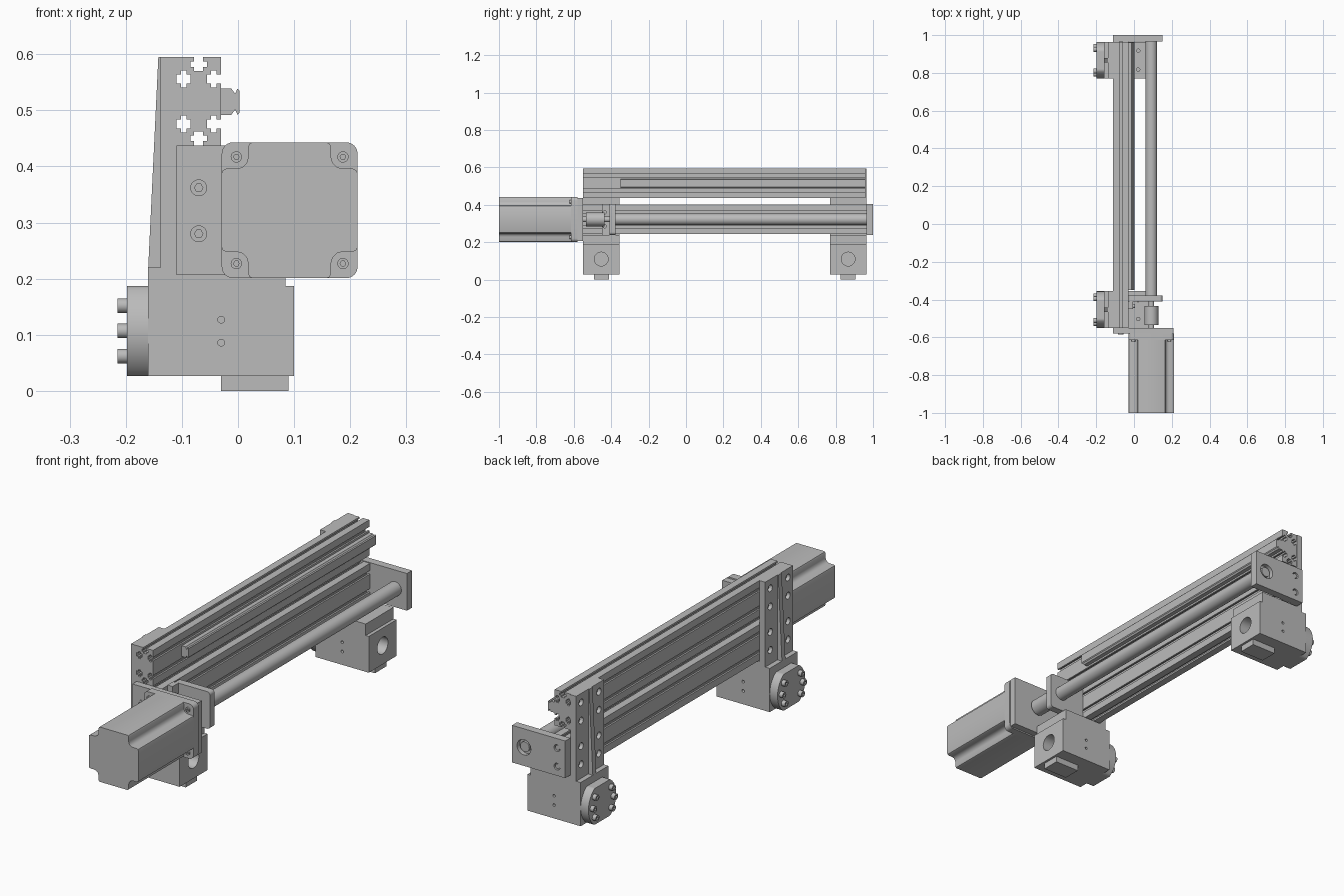
import bpy, bmesh, math
from mathutils import Vector

if "Cube" in bpy.data.objects:
    bpy.data.objects.remove(bpy.data.objects["Cube"])

metal = bpy.data.materials.new("grey metal")
metal.diffuse_color = (0.5, 0.5, 0.5, 1)
metal.use_nodes = True
metal.node_tree.nodes["Principled BSDF"].inputs["Base Color"].default_value = metal.diffuse_color


def prism(name, pts, axis, a, b, smooth=True):
    """Extrude a 2D profile along an axis: x uses (y,z), y uses (x,z), z uses (x,y)."""
    def place(p, t):
        return {"x": (t, p[0], p[1]), "y": (p[0], t, p[1]), "z": (p[0], p[1], t)}[axis]
    bm = bmesh.new()
    lo = [bm.verts.new(place(p, a)) for p in pts]
    hi = [bm.verts.new(place(p, b)) for p in pts]
    bm.faces.new(lo)
    bm.faces.new(hi)
    for i in range(len(pts)):
        j = (i + 1) % len(pts)
        bm.faces.new((lo[i], lo[j], hi[j], hi[i]))
    bmesh.ops.recalc_face_normals(bm, faces=bm.faces)
    me = bpy.data.meshes.new(name)
    bm.to_mesh(me)
    bm.free()
    ob = bpy.data.objects.new(name, me)
    bpy.context.collection.objects.link(ob)
    me.materials.append(metal)
    if smooth:
        shade(ob)
    return ob


def shade(ob):
    bpy.ops.object.select_all(action="DESELECT")
    ob.select_set(True)
    bpy.context.view_layer.objects.active = ob
    bpy.ops.object.shade_smooth_by_angle(angle=math.radians(35))


def rect(u0, u1, v0, v1):
    return [(u0, v0), (u1, v0), (u1, v1), (u0, v1)]


def rounded(u0, u1, v0, v1, r, n=6):
    pts = []
    for k, (u, v) in enumerate([(u1 - r, v1 - r), (u0 + r, v1 - r), (u0 + r, v0 + r), (u1 - r, v0 + r)]):
        for i in range(n + 1):
            t = math.pi / 2 * (k + i / n)
            pts.append((u + r * math.cos(t), v + r * math.sin(t)))
    return pts


def circle(u, v, r, n=32):
    return [(u + r * math.cos(2 * math.pi * i / n), v + r * math.sin(2 * math.pi * i / n)) for i in range(n)]


def box(name, x0, x1, y0, y1, z0, z1):
    return prism(name, rect(x0, x1, y0, y1), "z", z0, z1, False)


def cyl(name, axis, u, v, r, a, b, n=32):
    return prism(name, circle(u, v, r, n), axis, a, b)


def cut(ob, cutters):
    """Subtract the cutters, then remove them."""
    for c in cutters:
        m = ob.modifiers.new("cut", "BOOLEAN")
        m.operation, m.solver, m.object = "DIFFERENCE", "EXACT", c
        bpy.ops.object.select_all(action="DESELECT")
        bpy.context.view_layer.objects.active = ob
        ob.select_set(True)
        bpy.ops.object.modifier_apply(modifier=m.name)
        bpy.data.objects.remove(c)
    shade(ob)


def hole(axis, u, v, r, a, b):
    return cyl("cutter", axis, u, v, r, a, b, 24)


def socket_bolt(name, axis, u, v, r, a, b, tip):
    """Bolt head with a hex socket; tip is the exposed end."""
    ob = cyl(name, axis, u, v, r, a, b, 20)
    cut(ob, [prism("cutter", circle(u, v, r * 0.5, 6), axis, tip - 0.008, tip + 0.008, False)])


# Slotted beams: each slot is a plus-shaped notch (along edge, depth)
SLOT = [(-.008, 0), (-.008, .008), (-.015, .008), (-.015, .018), (-.008, .018), (-.008, .025)]
SLOT += [(-s, d) for s, d in reversed(SLOT)]


def beam(name, zc, y0, y1):
    hw, hh, pts = 0.04, 0.079, []
    sides = [((hw, -hh), (0, 1), (hh - .04, hh + .04)), ((hw, hh), (-1, 0), (hw,)),
             ((-hw, hh), (0, -1), (hh - .04, hh + .04)), ((-hw, -hh), (1, 0), (hw,))]
    for start, d, slots in sides:
        s, d = Vector(start), Vector(d)
        inward = Vector((-d.y, d.x))
        pts.append(s)
        for c in slots:
            pts += [s + d * (c + t) + inward * depth for t, depth in SLOT]
    prism(name, [(p.x - .07, p.y + zc) for p in pts], "y", y0, y1, False)


beam("upper_beam", 0.516, -0.55, 0.96)
beam("lower_beam", 0.322, -0.55, 0.965)

# Guide rail on the upper beam
half = [(-.03, .0235), (-.012, .0235), (-.005, .014), (-.001, .0235), (.003, .019)]
rail = [(x, .5155 + z) for x, z in half] + [(x, .5155 - z) for x, z in reversed(half)]
prism("guide_rail", rail, "y", -0.35, 0.96, False)

# Feet with uprights, repeated at both ends
for tag, yc in (("front", -0.453), ("rear", 0.867)):
    y0, y1 = yc - 0.097, yc + 0.097
    block = prism(tag + "_foot_block",
                  [(-.16, .027), (.10, .027), (.10, .187), (.085, .187), (.085, .238), (-.11, .238),
                   (-.11, .22), (-.16, .22)], "y", y0, y1, False)
    cutters = [hole("x", yc, .11, .037, .03, .12)]
    for z in (.086, .127):
        cutters += [hole("y", -.03, z, .006, y0 - .01, y0 + .02), hole("y", -.03, z, .006, y1 - .02, y1 + .01)]
    for dy in (-.05, .05):
        cutters.append(hole("z", .022, yc + dy, .009, .215, .25))
    cut(block, cutters)
    box(tag + "_foot_pad", -.03, .09, yc - .04, yc + .04, 0, .027)

    # Clamp cover: disc with flat top and bottom, and six bolts
    disc = [(y, max(.027, min(.187, z))) for y, z in circle(yc, .107, .097, 64)]
    prism(tag + "_cover", disc, "x", -.198, -.16)
    for s in (-1, 1):
        for a in (-38, 0, 38):
            t = math.radians(a)
            socket_bolt(tag + "_cover_bolt", "x", yc + s * .073 * math.cos(t), .107 + .073 * math.sin(t),
                        .013, -.215, -.19, -.215)

    # Upright plate with two columns of bolt holes and a tapered rib
    plate = box(tag + "_upright", -.138, -.11, y0, y1, .22, .595)
    spots = [(yc + s * .062, z) for s in (-1, 1) for z in (.555, .475, .362, .282)]
    cut(plate, [hole("x", y, z, .015, -.15, -.122) for y, z in spots])
    prism(tag + "_upright_rib", [(-.142, .595), (-.138, .595), (-.138, .22), (-.16, .22)], "y",
          yc - .012, yc + .012, False)

# Motor: body with scooped corners, flange and mounting plate
MX, MZ, H = 0.092, 0.322, 0.121
corner = [(H, .066), (H - .002, .071), (H - .008, .074), (.094, .074), (.084, .0768), (.0768, .084),
          (.074, .094), (.074, H - .008), (.071, H - .002), (.066, H)]
body = []
for k in range(4):
    for u, v in corner:
        for _ in range(k):
            u, v = -v, u
        body.append((MX + u, MZ + v))
prism("motor_body", body, "y", -1.0, -0.615)
prism("motor_flange", rounded(MX - H, MX + H, MZ - H, MZ + H, .02), "y", -0.615, -0.58)
box("motor_plate", -.11, .208, -.58, -.55, .207, .437)
for sx in (-1, 1):
    for sz in (-1, 1):
        socket_bolt("motor_bolt", "y", MX + sx * .095, MZ + sz * .095, .010, -.622, -.60, -.622)

# Drive: screw tube, thin shaft and coupling
cyl("drive_tube", "y", MX, MZ, .031, -.38, .97)
cyl("drive_shaft", "y", MX, MZ, .015, -.56, -.37)
cyl("coupling", "y", MX, MZ, .037, -.535, -.435)

# Front bearing support with side foot
prism("bearing_plate", rounded(-.03, .15, .24, .404, .014), "y", -.41, -.378)
box("bearing_foot", -.03, -.004, -.45, -.41, .24, .404)
for z in (.285, .36):
    socket_bolt("bearing_foot_bolt", "x", -.435, z, .011, -.01, .006, .006)

# Rear end plate with bearing bore
end = box("end_plate", -.11, .15, .965, 1.0, .24, .404)
cut(end, [hole("y", MX, MZ, .034, .98, 1.02)])
cyl("end_bearing", "y", MX, MZ, .022, .97, .994)

# Bolts of the motor plate and the end plate
for z in (.28, .362):
    socket_bolt("motor_plate_bolt", "y", -.07, z, .015, -.584, -.56, -.584)
    cut(end, [hole("y", -.07, z, .015, .985, 1.02)])
    cyl("end_plate_bolt", "y", -.07, z, .011, .975, .996, 20)
